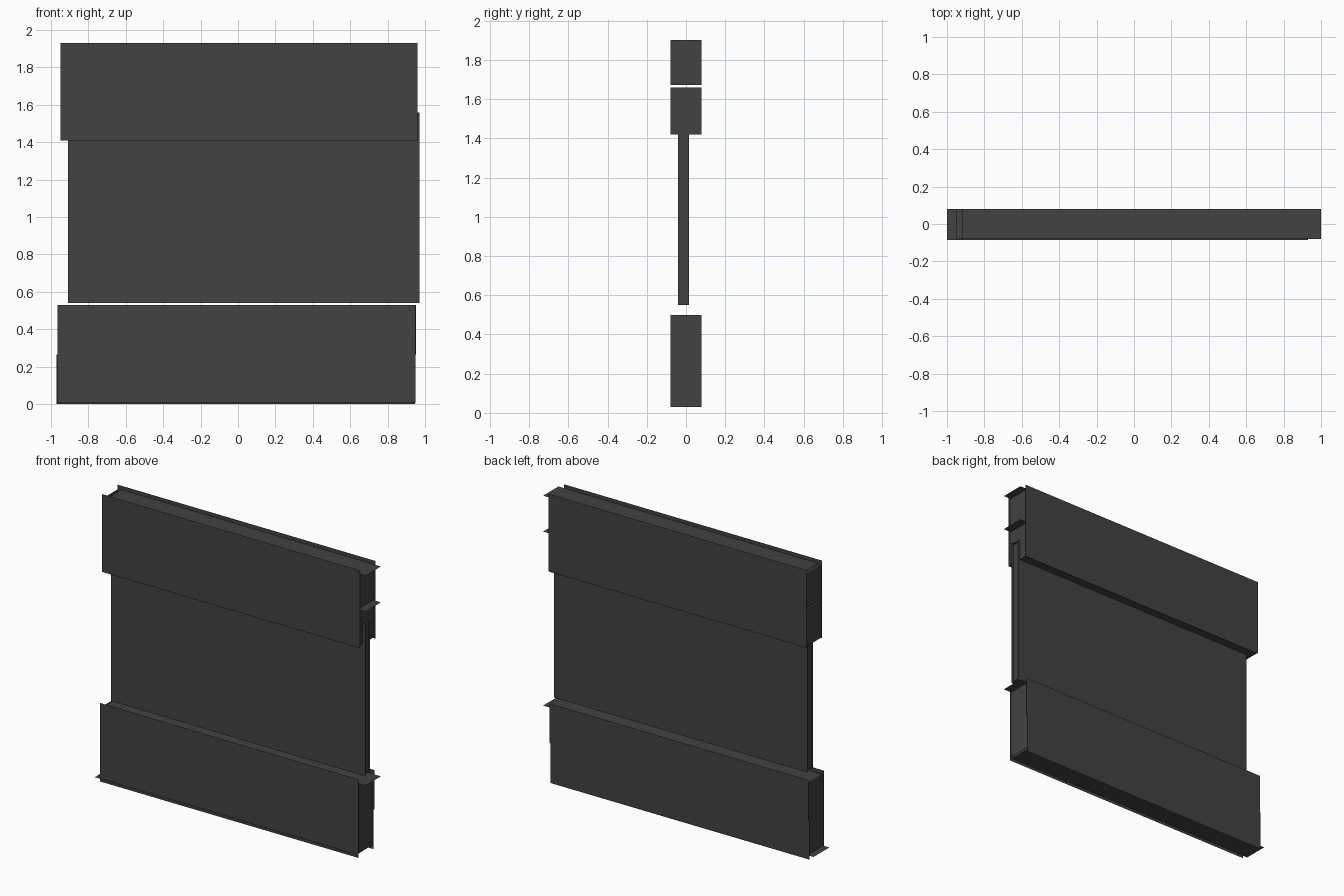
import bpy
import bmesh
from mathutils import Vector

if "Cube" in bpy.data.objects:
    bpy.data.objects.remove(bpy.data.objects["Cube"])

mat = bpy.data.materials.new("charcoal")
mat.diffuse_color = (0.054, 0.054, 0.054, 1.0)
mat.use_nodes = True
mat.node_tree.nodes["Principled BSDF"].inputs["Base Color"].default_value = mat.diffuse_color


def sheet(name, lo, hi, facing):
    """Flat rectangular sheet between two corners, facing the given direction."""
    flat = min(range(3), key=lambda i: abs(hi[i] - lo[i]))
    a, b = [i for i in range(3) if i != flat]
    bm = bmesh.new()
    verts = []
    for u, v in ((0, 0), (1, 0), (1, 1), (0, 1)):
        p = list(lo)
        p[a] = (lo, hi)[u][a]
        p[b] = (lo, hi)[v][b]
        verts.append(bm.verts.new(p))
    face = bm.faces.new(verts)
    face.normal_update()
    if face.normal.dot(Vector(facing)) < 0:
        face.normal_flip()
    me = bpy.data.meshes.new(name)
    bm.to_mesh(me)
    bm.free()
    me.materials.append(mat)
    ob = bpy.data.objects.new(name, me)
    bpy.context.collection.objects.link(ob)


def front_back(name, x0, x1, z0, z1, y, side):
    sheet(name, (x0, y, z0), (x1, y, z1), (0, side, 0))


def end(name, x, z0, z1, y0=-0.08, y1=0.08):
    sheet(name, (x, y0, z0), (x, y1, z1), (x, 0, 0))


def level(name, x0, x1, z, up, y0=-0.081, y1=0.081):
    sheet(name, (x0, y0, z), (x1, y1, z), (0, 0, up))


# Upper beam: two stacked hollow boxes of loose sheets
for label, z0, z1 in (("upper_top", 1.67, 1.93), ("upper_low", 1.41, 1.67)):
    front_back(label + "_front", -0.95, 0.96, z0, z1, -0.082, -1)
    front_back(label + "_back", -0.95, 0.96, z0, z1, 0.083, 1)
for label, z0, z1 in (("upper_top", 1.672, 1.90), ("upper_low", 1.42, 1.66)):
    end(label + "_left_end", -0.947, z0, z1)
    end(label + "_right_end", 0.95, z0, z1)
level("upper_lid", -0.92, 1.0, 1.905, 1)
level("upper_divider", -0.92, 1.0, 1.665, 1)
level("upper_floor", -0.95, 0.95, 1.42, -1)

# Lower beam: one tall front sheet, two back sheets
front_back("lower_front", -0.965, 0.95, 0.005, 0.53, -0.082, -1)
front_back("lower_top_back", -0.965, 0.953, 0.265, 0.53, 0.083, 1)
front_back("lower_low_back", -0.97, 0.945, 0.0, 0.265, 0.083, 1)
for label, z0, z1 in (("lower_top", 0.27, 0.50), ("lower_low", 0.03, 0.27)):
    end(label + "_left_end", -0.96, z0, z1)
    end(label + "_right_end", 0.943, z0, z1)
level("lower_lid", -0.95, 1.0, 0.502, 1)
level("lower_divider", -0.95, 0.94, 0.268, 1)
level("lower_floor", -1.0, 0.93, 0.025, -1, -0.085, 0.081)

# Thin middle panel, sliding up into the upper beam
front_back("panel_front", -0.91, 0.97, 0.54, 1.56, -0.04, -1)
front_back("panel_back", -0.91, 0.965, 0.54, 1.56, 0.015, 1)
end("panel_left_end", -0.905, 0.55, 1.55, -0.04, 0.015)
end("panel_right_end", 0.955, 0.55, 1.55, -0.04, 0.015)
level("panel_top", -0.905, 0.965, 1.55, 1, -0.04, 0.015)
level("panel_bottom", -0.905, 0.965, 0.55, -1, -0.04, 0.015)
